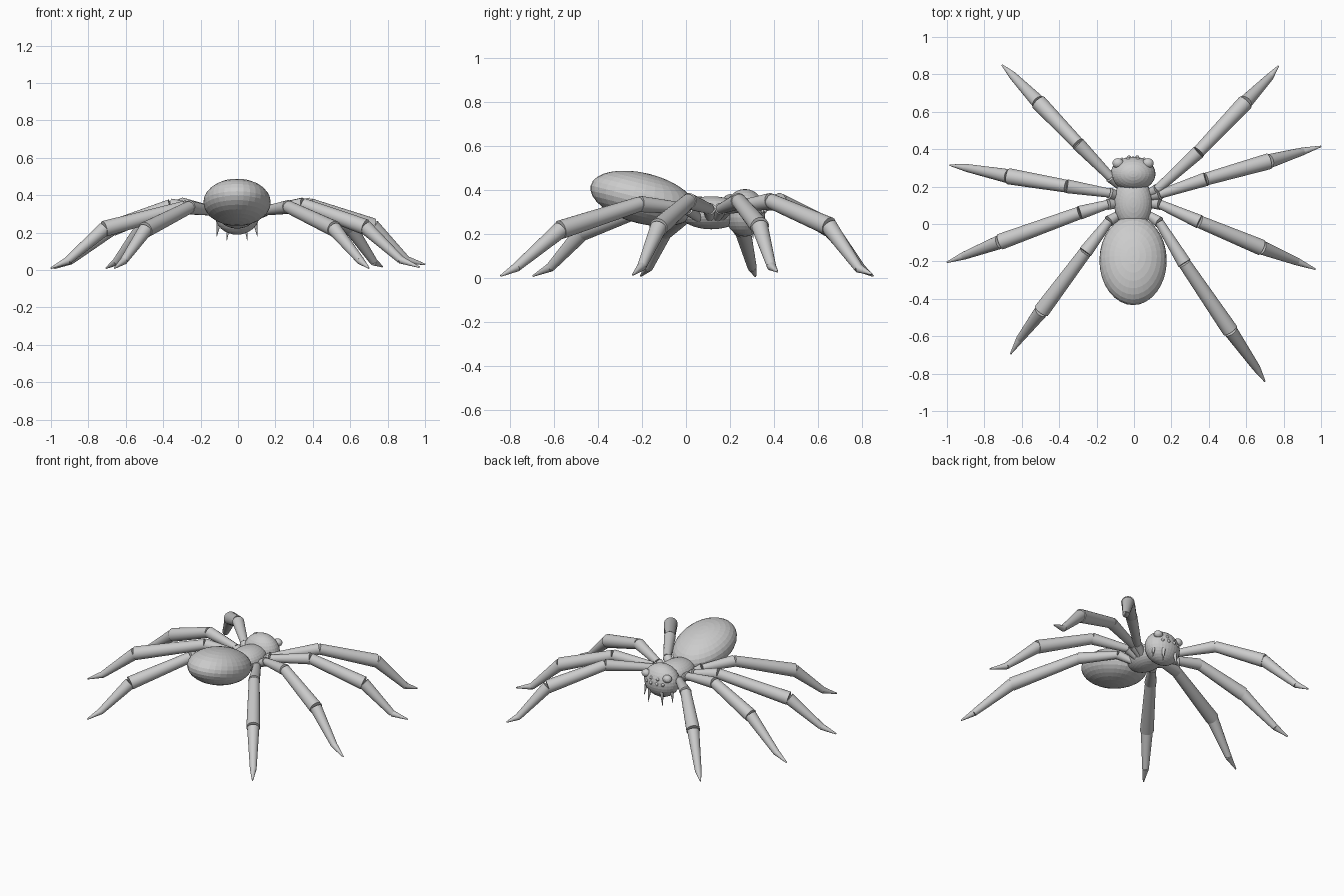
import bpy, math
from mathutils import Vector


def ball(name, loc, radii, tilt=0, seg=32, rings=16):
    bpy.ops.mesh.primitive_uv_sphere_add(segments=seg, ring_count=rings, radius=1,
                                         location=loc, rotation=(tilt, 0, 0))
    ob = bpy.context.object
    ob.name = name
    ob.scale = radii
    return ob


def taper(name, a, b, r1, r2, sides=24):
    a, b = Vector(a), Vector(b)
    d = b - a
    bpy.ops.mesh.primitive_cone_add(vertices=sides, radius1=r1, radius2=r2,
                                    depth=d.length, location=(a + b) / 2)
    ob = bpy.context.object
    ob.name = name
    ob.rotation_euler = d.to_track_quat('Z', 'Y').to_euler()
    bpy.ops.object.shade_smooth_by_angle(angle=math.radians(35))
    return ob


# body: raised abdomen, middle and head
ball("abdomen", (-0.005, -0.195, 0.362), (0.18, 0.245, 0.115), math.radians(-14))
ball("thorax", (-0.005, 0.115, 0.297), (0.102, 0.145, 0.075))
ball("head", (-0.005, 0.268, 0.297), (0.12, 0.092, 0.108))

# eyes and mouth spikes on the +y face
for s, side in ((-1, "left"), (1, "right")):
    ball(f"{side}_large_eye", (-0.005 + s * 0.08, 0.325, 0.345), (0.03, 0.027, 0.025), 0, 20, 10)
    for i, (x, y, z) in enumerate(((0.025, 0.348, 0.335), (0.022, 0.356, 0.305), (0.06, 0.344, 0.305))):
        ball(f"{side}_small_eye_{i + 1}", (-0.005 + s * x, y, z), (0.011,) * 3, 0, 12, 8)
    taper(f"{side}_inner_fang", (-0.005 + s * 0.045, 0.335, 0.25), (-0.005 + s * 0.055, 0.34, 0.158), 0.013, 0.001, 12)
    taper(f"{side}_outer_fang", (-0.005 + s * 0.098, 0.3, 0.25), (-0.005 + s * 0.108, 0.305, 0.18), 0.011, 0.001, 12)

# legs: hip, thigh start, knee, ankle, tip
LEGS = {
    "right_leg_1": ((0.125, 0.185, 0.315), (0.345, 0.385, 0.35), (0.595, 0.65, 0.235), (0.725, 0.785, 0.045), (0.772, 0.845, 0.018)),
    "right_leg_2": ((0.14, 0.16, 0.315), (0.385, 0.24, 0.35), (0.72, 0.335, 0.235), (0.90, 0.388, 0.055), (1.0, 0.415, 0.03)),
    "right_leg_3": ((0.14, 0.105, 0.315), (0.35, 0.012, 0.35), (0.68, -0.125, 0.23), (0.87, -0.20, 0.055), (0.97, -0.242, 0.015)),
    "right_leg_4": ((0.135, 0.01, 0.315), (0.27, -0.21, 0.337), (0.515, -0.57, 0.22), (0.655, -0.77, 0.05), (0.70, -0.842, 0.01)),
    "left_leg_1": ((-0.125, 0.25, 0.315), (-0.30, 0.43, 0.35), (-0.51, 0.65, 0.23), (-0.65, 0.795, 0.045), (-0.705, 0.85, 0.01)),
    "left_leg_2": ((-0.13, 0.165, 0.315), (-0.36, 0.202, 0.345), (-0.67, 0.255, 0.225), (-0.895, 0.30, 0.05), (-0.985, 0.315, 0.008)),
    "left_leg_3": ((-0.14, 0.105, 0.315), (-0.29, 0.06, 0.335), (-0.715, -0.095, 0.22), (-0.91, -0.17, 0.05), (-1.0, -0.205, 0.01)),
    "left_leg_4": ((-0.135, 0.015, 0.315), (-0.26, -0.15, 0.335), (-0.495, -0.465, 0.215), (-0.61, -0.615, 0.05), (-0.66, -0.695, 0.01)),
}
RADII = (("hip", 0.016, 0.03), ("upper", 0.024, 0.037), ("thigh", 0.034, 0.043),
         ("shin", 0.038, 0.021), ("foot", 0.021, 0.004))
for name, pts in LEGS.items():
    hip = pts[0]
    root = (hip[0] * 0.3, 0.115 + (hip[1] - 0.115) * 0.4, 0.26)
    path = (root,) + pts
    for i, (part, r1, r2) in enumerate(RADII):
        taper(f"{name}_{part}", path[i], path[i + 1], r1, r2)
